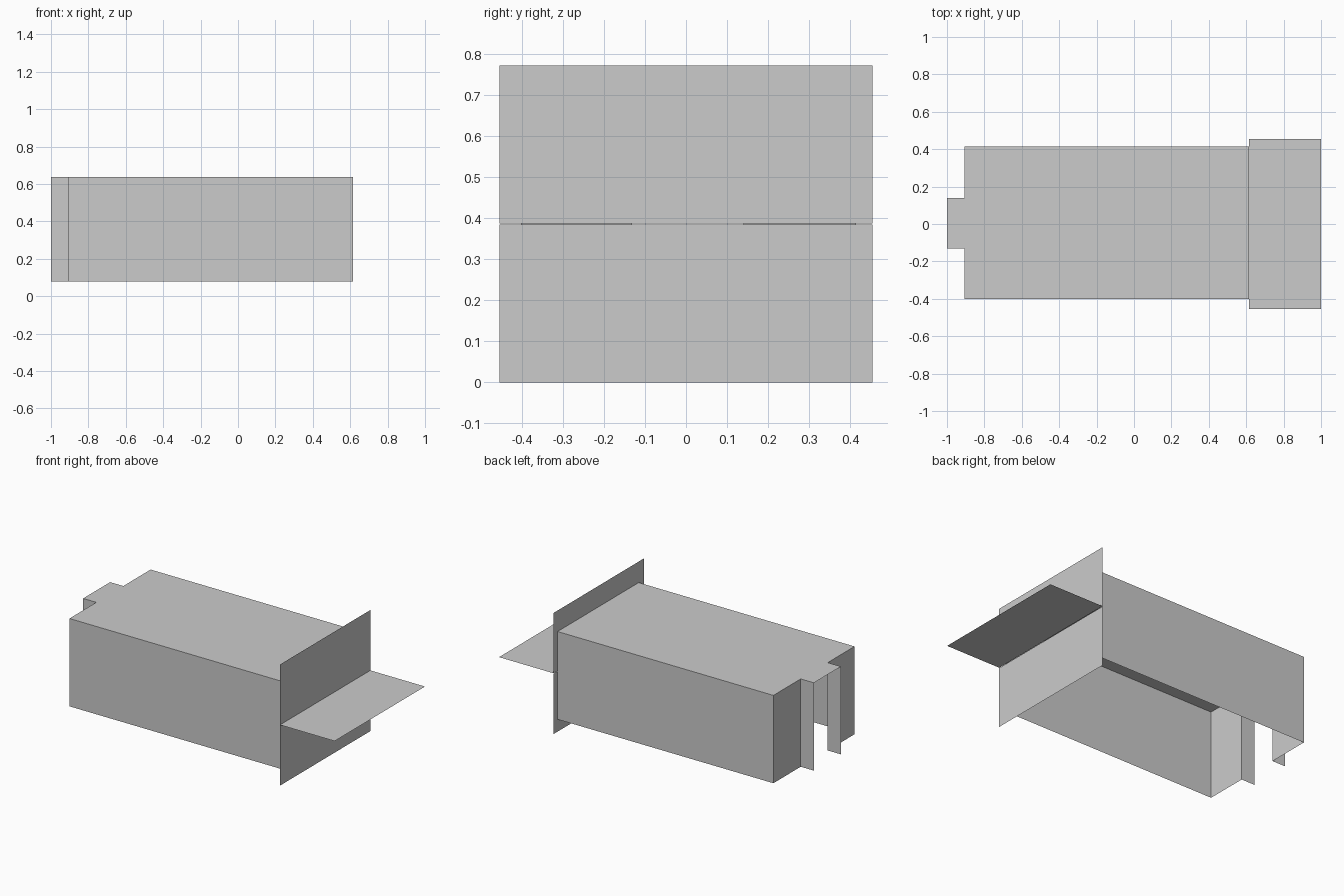
import bpy

if "Cube" in bpy.data.objects:
    bpy.data.objects.remove(bpy.data.objects["Cube"])

X_END, X_BACK, X_FACE, X_LIP = -1.0, -0.907, 0.615, 1.0   # stations along the length
Y_MIN, Y_MAX = -0.402, 0.415                              # body sides
T_MIN, T_MAX = -0.132, 0.14                               # rear neck sides
Z_LOW, Z_TOP = 0.078, 0.638                               # body height
FACE_Y, FACE_Z, MID_Z = 0.455, 0.772, 0.387               # front panel


def sheet(name, verts, faces):
    mesh = bpy.data.meshes.new(name)
    mesh.from_pydata(verts, [], faces)
    mesh.update()
    obj = bpy.data.objects.new(name, mesh)
    bpy.context.collection.objects.link(obj)
    return obj


def wall(name, path, low, high):
    """Open vertical strip following an xy path."""
    n = len(path)
    verts = [(x, y, z) for z in (low, high) for x, y in path]
    faces = [(i, i + 1, n + i + 1, n + i) for i in range(n - 1)]
    return sheet(name, verts, faces)


# Two side walls, each stepping in to the open rear neck
left_path = [(X_FACE, Y_MAX), (X_BACK, Y_MAX), (X_BACK, T_MAX), (X_END, T_MAX)]
right_path = [(X_END, T_MIN), (X_BACK, T_MIN), (X_BACK, Y_MIN), (X_FACE, Y_MIN)]
wall("left_wall", left_path, Z_LOW, Z_TOP)
wall("right_wall", right_path, Z_LOW, Z_TOP)

# Roof with the same outline; the underside stays open
outline = left_path + right_path
sheet("roof", [(x, y, Z_TOP) for x, y in outline], [tuple(range(len(outline)))])

# Front panel in two halves, with a hairline slot at mid height
face_path = [(X_FACE, -FACE_Y), (X_FACE, FACE_Y)]
wall("lower_panel", face_path, 0, MID_Z - 0.002)
wall("upper_panel", face_path, MID_Z, FACE_Z)

# Horizontal shelf projecting from the panel
sheet("shelf", [(X_FACE, -FACE_Y, MID_Z), (X_LIP, -FACE_Y, MID_Z),
                (X_LIP, FACE_Y, MID_Z), (X_FACE, FACE_Y, MID_Z)], [(0, 1, 2, 3)])
